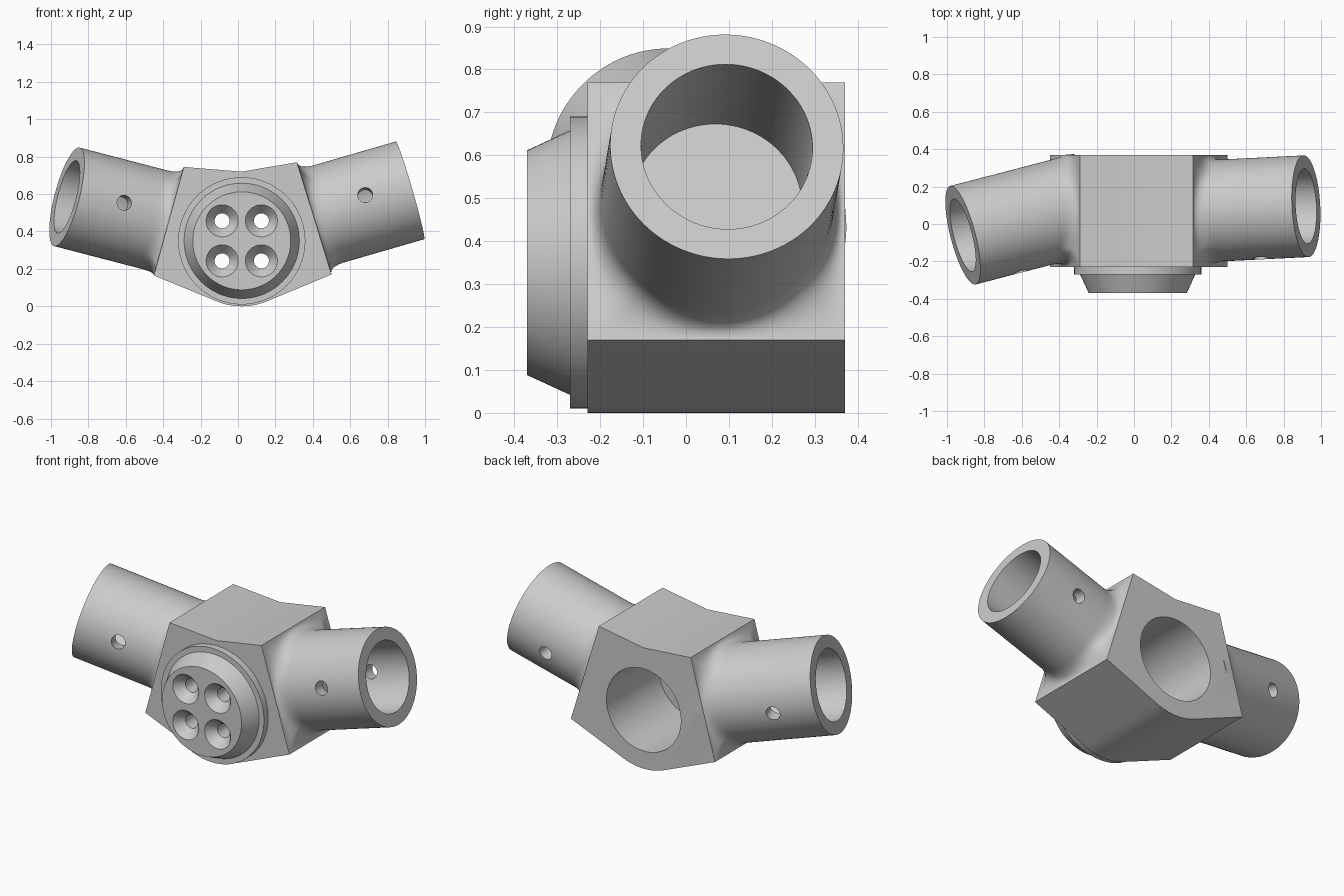
import bpy, bmesh, math
from mathutils import Vector

cube = bpy.data.objects.get("Cube")
if cube:
    bpy.data.objects.remove(cube)

metal = bpy.data.materials.new("plain_grey")
metal.use_nodes = True
GREY = (0.6, 0.6, 0.6, 1)
metal.diffuse_color = GREY
metal.node_tree.nodes["Principled BSDF"].inputs["Base Color"].default_value = GREY


def loft(name, rows):
    """Closed skin through rings of equal length, capped at both ends."""
    bm = bmesh.new()
    rings = [[bm.verts.new(p) for p in row] for row in rows]
    count = len(rings[0])
    for a, b in zip(rings, rings[1:]):
        for i in range(count):
            j = (i + 1) % count
            bm.faces.new((a[i], a[j], b[j], b[i]))
    bm.faces.new(rings[0][::-1])
    bm.faces.new(rings[-1])
    bmesh.ops.recalc_face_normals(bm, faces=bm.faces)
    mesh = bpy.data.meshes.new(name)
    bm.to_mesh(mesh)
    bm.free()
    obj = bpy.data.objects.new(name, mesh)
    obj.data.materials.append(metal)
    bpy.context.collection.objects.link(obj)
    return obj


def lathe(name, origin, axis, profile, count=64):
    """Turned solid from (distance along axis, radius) pairs."""
    d = Vector(axis).normalized()
    u = d.orthogonal().normalized()
    v = d.cross(u)
    turns = [2 * math.pi * i / count for i in range(count)]
    return loft(name, [[Vector(origin) + d * t + (u * math.cos(a) + v * math.sin(a)) * r
                        for a in turns] for t, r in profile])


def combine(obj, other, operation):
    mod = obj.modifiers.new(other.name, 'BOOLEAN')
    mod.operation = operation
    mod.solver = 'EXACT'
    mod.object = other
    bpy.context.view_layer.objects.active = obj
    bpy.ops.object.modifier_apply(modifier=mod.name)
    bpy.data.objects.remove(other)


FRONT, BACK = -0.23, 0.37
CX, CZ = 0.02, 0.35
OUTER, INNER = 0.272, 0.2

# Hub: front outline with a rounded bottom, pushed from front to back
outline = [(0.5, 0.17), (0.315, 0.77), (CX, 0.72), (-0.29, 0.745), (-0.45, 0.165)]
outline += [(CX + 0.35 * math.sin(a), CZ - 0.35 * math.cos(a))
            for a in [math.radians(-23 + 46 * i / 12) for i in range(13)]]
hub = loft("connector_body", [[(x, y, z) for x, z in outline] for y in (FRONT, BACK)])


# Arm: square root blending into a round tube
def arm(name, end, axis, low, high):
    end, d = Vector(end), Vector(axis).normalized()
    mid_y = (FRONT + BACK) / 2
    low, high = Vector((low[0], mid_y, low[1])), Vector((high[0], mid_y, high[1]))
    centre, e1, e2 = (low + high) / 2, Vector((0, 0.3, 0)), (high - low) / 2
    n = e1.cross(e2).normalized()
    foot = end + d * ((centre - end).dot(n) / d.dot(n))
    u = (e1 - d * e1.dot(d)).normalized()
    v = d.cross(u)
    if v.dot(e2) < 0:
        v = -v
    count, steps, blend = 96, 10, 0.09
    square, base, tip, root = [], [], [], []
    for i in range(count):
        a = 2 * math.pi * i / count
        c, s = math.cos(a), math.sin(a)
        p = (u * c + v * s) * OUTER
        square.append(centre + (e1 * c + e2 * s) * (0.998 / max(abs(c), abs(s))))
        base.append(foot + p - d * (p.dot(n) / d.dot(n)))
        tip.append(end + p)
        root.append(base[-1] - d * 0.05)
    rows = [root]
    for k in range(steps + 1):
        t = k / steps
        rows.append([q * (1 - t) ** 2 + b * 2 * t * (1 - t) + (b + d * blend) * t * t
                     for q, b in zip(square, base)])
    return loft(name, rows + [tip])


arms = [
    # end centre, axis, lower and upper root edge, cross hole centre and direction
    ("left_arm", (0.92, 0.095, 0.62), (1, 0.05, 0.29), (0.5, 0.17), (0.315, 0.77),
     (0.68, 0.083, 0.55), (0, -0.27, 0.046)),
    ("right_arm", (-0.915, -0.06, 0.585), (-1, -0.26, 0.26), (-0.45, 0.165), (-0.29, 0.745),
     (-0.682, 0.0, 0.524), (0.077, -0.27, 0.031)),
]
for name, end, axis, low, high, pin, pin_axis in arms:
    combine(hub, arm(name, end, axis, low, high), 'UNION')

# Stepped, tapered front boss
boss = lathe("front_boss", (CX, 0, CZ), (0, 1, 0),
             [(-0.37, 0.262), (-0.27, 0.308), (-0.27, 0.34), (-0.2, 0.34)], 96)
combine(hub, boss, 'UNION')

# Blind tube sockets and cross holes
for name, end, axis, low, high, pin, pin_axis in arms:
    combine(hub, lathe(name + "_socket", end, axis, [(-0.5, INNER), (0.1, INNER)], 96), 'DIFFERENCE')
    combine(hub, lathe(name + "_hole", pin, pin_axis, [(-0.4, 0.04), (0.4, 0.04)], 32), 'DIFFERENCE')

# Large bore from the back, then four countersunk holes in the boss
combine(hub, lathe("bore", (CX, 0, CZ), (0, 1, 0), [(-0.12, 0.245), (0.5, 0.245)], 96), 'DIFFERENCE')
for sx in (-1, 1):
    for sz in (-1, 1):
        screw = lathe("screw_hole", (CX + sx * 0.105, 0, CZ + sz * 0.107), (0, 1, 0),
                      [(-0.38, 0.094), (-0.315, 0.04), (0.0, 0.04)], 48)
        combine(hub, screw, 'DIFFERENCE')

bpy.ops.object.select_all(action='DESELECT')
hub.select_set(True)
bpy.context.view_layer.objects.active = hub
bpy.ops.object.shade_smooth_by_angle(angle=math.radians(30))
